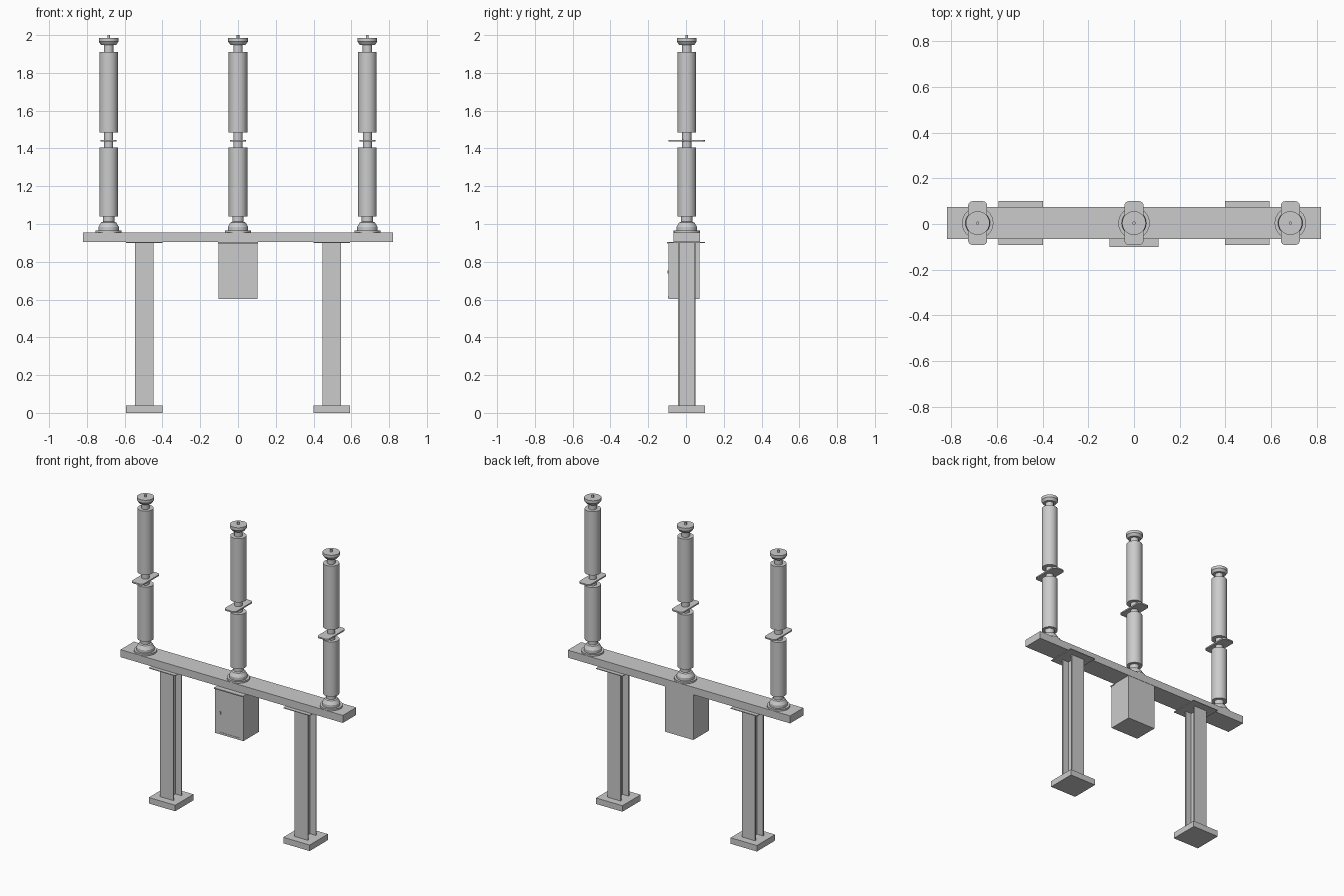
import bpy, bmesh, math
from mathutils import Matrix

if "Cube" in bpy.data.objects:
    bpy.data.objects.remove(bpy.data.objects["Cube"])

YC = 0.004           # centre line of poles, beam and legs

grey = bpy.data.materials.new("light_grey_metal")
grey.diffuse_color = (0.6, 0.6, 0.6, 1)
grey.use_nodes = True
grey.node_tree.nodes["Principled BSDF"].inputs["Base Color"].default_value = grey.diffuse_color


def finish(bm, name, smooth=False):
    bmesh.ops.recalc_face_normals(bm, faces=bm.faces)
    me = bpy.data.meshes.new(name)
    bm.to_mesh(me)
    bm.free()
    me.materials.append(grey)
    if smooth:
        for p in me.polygons:
            p.use_smooth = True
        me.set_sharp_from_angle(angle=math.radians(30))
    ob = bpy.data.objects.new(name, me)
    bpy.context.collection.objects.link(ob)
    return ob


def add_box(bm, x0, x1, y0, y1, z0, z1):
    m = (Matrix.Translation(((x0 + x1) / 2, (y0 + y1) / 2, (z0 + z1) / 2))
         @ Matrix.Diagonal((x1 - x0, y1 - y0, z1 - z0, 1)))
    return bmesh.ops.create_cube(bm, size=1, matrix=m)["verts"]


def box(name, *bounds):
    bm = bmesh.new()
    add_box(bm, *bounds)
    return finish(bm, name)


def lathe(name, x, y, profile, n=32):
    """Closed solid of revolution from (radius, z) points."""
    bm = bmesh.new()
    rings = [[bm.verts.new((x + r * math.cos(2 * math.pi * i / n),
                            y + r * math.sin(2 * math.pi * i / n), z))
              for i in range(n)] for r, z in profile]
    for a, b in zip(rings, rings[1:]):
        for i in range(n):
            j = (i + 1) % n
            bm.faces.new((a[i], a[j], b[j], b[i]))
    bm.faces.new(rings[0])
    bm.faces.new(rings[-1])
    return finish(bm, name, True)


# Cross beam
box("cross_beam", -0.82, 0.82, YC - 0.07, YC + 0.07, 0.905, 0.955)

# Legs: foot plate, I-section column and head plate
for side, s in (("left", -1), ("right", 1)):
    x = 0.496 * s
    box(side + "_foot", x - 0.097, x + 0.097, YC - 0.096, YC + 0.096, 0, 0.04)
    bm = bmesh.new()
    add_box(bm, x - 0.049, x + 0.049, YC - 0.047, YC - 0.038, 0.04, 0.9)
    add_box(bm, x - 0.049, x + 0.049, YC + 0.038, YC + 0.047, 0.04, 0.9)
    add_box(bm, x - 0.005, x + 0.005, YC - 0.038, YC + 0.038, 0.04, 0.9)
    finish(bm, side + "_column")
    box(side + "_head_plate", x - 0.097, x + 0.097,
        YC - 0.096, YC + 0.096, 0.9, 0.905)

# Control cabinet with hood, lower trim and door handle
box("control_cabinet", -0.104, 0.104, -0.092, YC + 0.068, 0.602, 0.905)
box("cabinet_hood", -0.107, 0.107, -0.1, -0.06, 0.898, 0.905)
box("cabinet_trim", -0.08, 0.08, -0.094, -0.091, 0.612, 0.616)
box("cabinet_handle", -0.069, -0.06, -0.098, -0.091, 0.737, 0.754)

# Three insulator poles
for side, x in (("left", -0.685), ("middle", 0), ("right", 0.685)):
    lathe(side + "_pole_base", x, YC,
          [(0.069, 0.955), (0.069, 0.966), (0.054, 0.966), (0.054, 0.985),
           (0.04, 1.008), (0.03, 1.012), (0.03, 1.042)])
    lathe(side + "_lower_insulator", x, YC, [(0.049, 1.04), (0.049, 1.404)])
    lathe(side + "_middle_neck", x, YC, [(0.024, 1.403), (0.024, 1.486)])
    lathe(side + "_upper_insulator", x, YC, [(0.049, 1.485), (0.049, 1.91)])
    lathe(side + "_pole_cap", x, YC,
          [(0.025, 1.909), (0.025, 1.948), (0.04, 1.948), (0.052, 1.965),
           (0.052, 1.984)])
    lathe(side + "_terminal_rod", x, YC, [(0.007, 1.983), (0.007, 2.0)], 16)
    # Terminal plate with rounded corners
    bm = bmesh.new()
    add_box(bm, x - 0.042, x + 0.042, YC - 0.096, YC + 0.096, 1.436, 1.445)
    corners = [e for e in bm.edges
               if abs(e.verts[0].co.z - e.verts[1].co.z) > 0.005]
    bmesh.ops.bevel(bm, geom=corners, offset=0.02, segments=4,
                    profile=0.5, affect='EDGES')
    finish(bm, side + "_terminal_plate", True)
